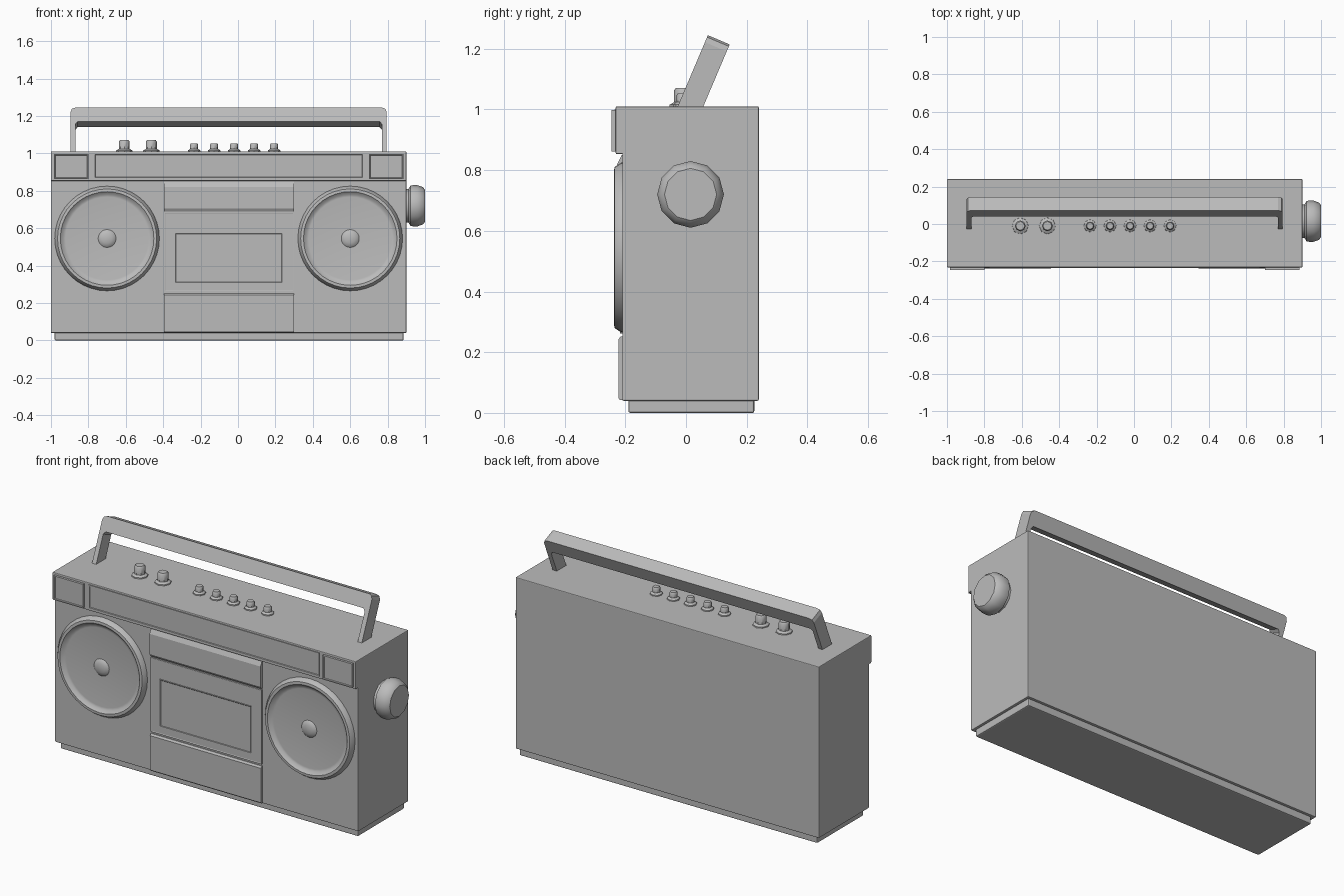
import bpy, bmesh, math
from mathutils import Matrix, Vector

cube = bpy.data.objects.get("Cube")
if cube:
    bpy.data.objects.remove(cube, do_unlink=True)

grey = bpy.data.materials.new("grey plastic")
grey.use_nodes = True
colour = (0.5, 0.5, 0.5, 1)
grey.diffuse_color = colour
grey.node_tree.nodes["Principled BSDF"].inputs["Base Color"].default_value = colour


def finish(name, bm, bevel=0, smooth=False):
    bmesh.ops.recalc_face_normals(bm, faces=bm.faces)
    mesh = bpy.data.meshes.new(name)
    bm.to_mesh(mesh)
    bm.free()
    obj = bpy.data.objects.new(name, mesh)
    bpy.context.collection.objects.link(obj)
    mesh.materials.append(grey)
    if bevel:
        mod = obj.modifiers.new("soft edges", "BEVEL")
        mod.width, mod.segments = bevel, 2
    if smooth:
        bpy.ops.object.select_all(action="DESELECT")
        obj.select_set(True)
        bpy.context.view_layer.objects.active = obj
        bpy.ops.object.shade_smooth_by_angle(angle=math.radians(40))
    return obj


def box(name, x, y, z, bevel=0.0):
    bm = bmesh.new()
    bmesh.ops.create_cube(bm, size=1)
    for v in bm.verts:
        v.co = [lo + (hi - lo) * (c + 0.5) for (lo, hi), c in zip((x, y, z), v.co)]
    return finish(name, bm, bevel)


def prism(name, outline, x):
    """Side outline of (y, z) points, swept along x."""
    bm = bmesh.new()
    face = bm.faces.new([bm.verts.new((x[0], *p)) for p in outline])
    out = bmesh.ops.extrude_face_region(bm, geom=[face])["geom"]
    bmesh.ops.translate(bm, vec=(x[1] - x[0], 0, 0),
                        verts=[g for g in out if isinstance(g, bmesh.types.BMVert)])
    return finish(name, bm)


def lathe(name, profile, sides, centre, axis):
    """Profile of (radius, distance along axis), turned around the axis."""
    bm = bmesh.new()
    verts = [bm.verts.new((r, 0, d)) for r, d in profile]
    edges = [bm.edges.new(pair) for pair in zip(verts, verts[1:])]
    bmesh.ops.spin(bm, geom=verts + edges, cent=(0, 0, 0), axis=(0, 0, 1),
                   angle=math.tau, steps=sides)
    bmesh.ops.remove_doubles(bm, verts=bm.verts, dist=0.0001)
    turn = Vector(axis).to_track_quat("Z", "Y").to_matrix().to_4x4()
    bm.transform(Matrix.Translation(centre) @ turn)
    return finish(name, bm, smooth=True)


def framed_panel(name, x, z, front, back, rim, depth):
    """Block whose front face is inset and pushed in."""
    bm = bmesh.new()
    bmesh.ops.create_cube(bm, size=1)
    for v in bm.verts:
        v.co = [lo + (hi - lo) * (c + 0.5)
                for (lo, hi), c in zip((x, (front, back), z), v.co)]
    face = min(bm.faces, key=lambda f: f.calc_center_median().y)
    bmesh.ops.inset_region(bm, faces=[face], thickness=rim)
    bmesh.ops.inset_region(bm, faces=[face], thickness=0.004, depth=-depth)
    return finish(name, bm)


# Case, foot and front top strip
box("case", (-1, 0.9), (-0.21, 0.24), (0.04, 1.01), 0.004)
box("foot", (-0.98, 0.885), (-0.19, 0.225), (0, 0.05), 0.006)
box("top_strip", (-1, 0.9), (-0.232, -0.2), (0.853, 1.01), 0.004)
framed_panel("tuner_window", (-0.772, 0.672), (0.865, 1.0), -0.236, -0.22, 0.01, 0.006)
for side, x in (("right", (-0.985, -0.8)), ("left", (0.7, 0.885))):
    framed_panel(side + "_strip_panel", x, (0.862, 0.998), -0.245, -0.22, 0.008, 0.005)

# Cassette section between the speakers
bay = (-0.395, 0.3)
prism("upper_panel", [(-0.2, 0.85), (-0.212, 0.85), (-0.227, 0.82),
                      (-0.227, 0.705), (-0.218, 0.69), (-0.2, 0.69)], bay)
framed_panel("cassette_door", bay, (0.262, 0.685), -0.217, -0.2, 0.006, 0.001)
framed_panel("cassette_window", (-0.337, 0.237), (0.308, 0.575), -0.219, -0.2, 0.004, 0.002)
prism("lower_panel", [(-0.2, 0.252), (-0.215, 0.252), (-0.223, 0.242),
                      (-0.223, 0.05), (-0.218, 0.042), (-0.2, 0.042)], bay)

# Speakers: sloped ring, recessed grille and centre dome
ring = [(0.28, 0.2), (0.28, 0.214), (0.265, 0.236), (0.25, 0.237),
        (0.234, 0.222), (0.222, 0.22), (0, 0.22)]
dome = [(0.05, 0.218), (0.042, 0.226), (0.025, 0.232), (0, 0.235)]
for side, x in (("right", -0.7), ("left", 0.6)):
    lathe(side + "_speaker", ring, 40, (x, 0, 0.545), (0, -1, 0))
    lathe(side + "_speaker_dome", dome, 20, (x, 0, 0.545), (0, -1, 0))


# Top knobs and buttons with flared skirts
def top_knob(name, x, r, height):
    profile = [(r * 1.55, -0.005), (r * 1.5, 0.006), (r, 0.014),
               (r, height - 0.008), (r * 0.8, height), (0, height)]
    lathe(name, profile, 8, (x, -0.01, 1.01), (0, 0, 1))


for i, x in enumerate((-0.608, -0.463)):
    top_knob(f"top_knob_{i + 1}", x, 0.029, 0.061)
for i in range(5):
    top_knob(f"top_button_{i + 1}", -0.235 + i * 0.107, 0.022, 0.043)

# Tuning knob on the left side
lathe("side_knob", [(0.09, -0.01), (0.09, 0.012), (0.108, 0.022), (0.11, 0.035),
                    (0.11, 0.06), (0.1, 0.088), (0.086, 0.1), (0, 0.1)],
      12, (0.9, 0.015, 0.72), (1, 0, 0))

# Carrying handle: flat arch with clipped corners, leaning back
half, top, leg, bar, clip = 0.845, 0.233, 0.026, 0.08, 0.025
arch = [(half, -0.03), (half, top - clip), (half - 0.007, top - 0.007), (half - clip, top)]
inner = [(half - leg - 0.012, top - bar), (half - leg, top - bar - 0.015), (half - leg, -0.03)]
outline = (arch + [(-x, z) for x, z in reversed(arch)]
           + [(-x, z) for x, z in reversed(inner)] + inner)
bm = bmesh.new()
face = bm.faces.new([bm.verts.new((x, -0.039, z)) for x, z in outline])
out = bmesh.ops.extrude_face_region(bm, geom=[face])["geom"]
bmesh.ops.translate(bm, vec=(0, 0.078, 0),
                    verts=[g for g in out if isinstance(g, bmesh.types.BMVert)])
bm.transform(Matrix.Translation((-0.05, 0.017, 1.015)) @ Matrix.Rotation(math.radians(-23), 4, "X"))
finish("handle", bm)
